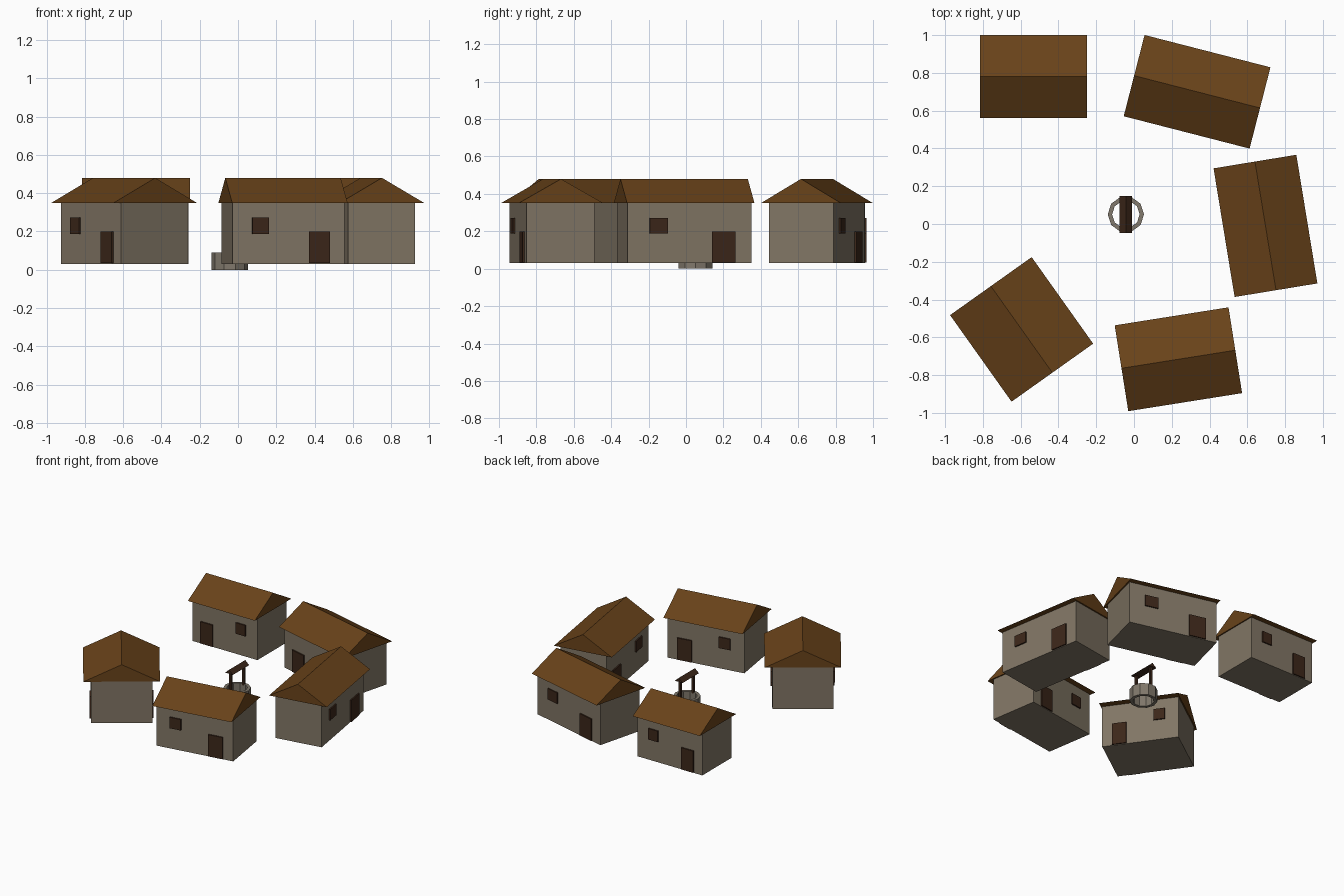
import bpy, bmesh, math
from mathutils import Matrix

if "Cube" in bpy.data.objects:
    bpy.data.objects.remove(bpy.data.objects["Cube"])


def material(name, rgb):
    m = bpy.data.materials.new(name)
    m.diffuse_color = (*rgb, 1)
    m.use_nodes = True
    m.node_tree.nodes["Principled BSDF"].inputs["Base Color"].default_value = m.diffuse_color
    return m


PLASTER = material("plaster", (0.22, 0.18, 0.13))
ROOF = material("roof_tiles", (0.14, 0.055, 0.01))
WOOD = material("dark_wood", (0.045, 0.02, 0.01))
STONE = material("stone", (0.22, 0.19, 0.15))


def finish(name, bm, mat, place):
    bmesh.ops.recalc_face_normals(bm, faces=bm.faces)
    me = bpy.data.meshes.new(name)
    bm.to_mesh(me)
    bm.free()
    me.materials.append(mat)
    ob = bpy.data.objects.new(name, me)
    ob.matrix_world = place
    bpy.context.collection.objects.link(ob)
    return ob


def box(name, x, z0, z1, width, depth, mat, place, y=0):
    bm = bmesh.new()
    bmesh.ops.create_cube(bm, size=1)
    bmesh.ops.transform(bm, verts=bm.verts, matrix=Matrix.Translation((x, y, (z0 + z1) / 2))
                        @ Matrix.Diagonal((width, depth, z1 - z0, 1)))
    return finish(name, bm, mat, place)


def gable(name, length, width, eave, ridge, mat, place):
    # triangular prism with its ridge along local x
    bm = bmesh.new()
    vs = [bm.verts.new((-length / 2, y, z)) for y, z in
          ((-width / 2, eave), (width / 2, eave), (0, ridge))]
    cap = bm.faces.new(vs)
    ext = bmesh.ops.extrude_face_region(bm, geom=[cap], use_keep_orig=True)
    moved = [g for g in ext["geom"] if isinstance(g, bmesh.types.BMVert)]
    bmesh.ops.translate(bm, verts=moved, vec=(length, 0, 0))
    return finish(name, bm, mat, place)


def at(x, y, angle=0):
    return Matrix.Translation((x, y, 0)) @ Matrix.Rotation(math.radians(angle), 4, "Z")


# Houses: centre x, y, rotation, roof length, roof width
HOUSES = [
    (-0.533, 0.780, 180.0, 0.566, 0.44),
    (0.334, 0.700, 165.6, 0.688, 0.444),
    (0.696, -0.010, 99.3, 0.690, 0.444),
    (0.235, -0.716, 9.0, 0.610, 0.46),
    (-0.595, -0.558, -54.6, 0.562, 0.53),
]
for i, (x, y, rot, rl, rw) in enumerate(HOUSES, 1):
    place = at(x, y, rot)
    wl, ww = rl * 0.97, rw * 0.8
    box(f"house_{i}_walls", 0, 0.03, 0.35, wl, ww, PLASTER, place)
    gable(f"house_{i}_roof", rl, rw, 0.35, 0.48, ROOF, place)
    # door and window panels stand proud of both long walls
    for side, s in (("front", -1), ("back", 1)):
        box(f"house_{i}_{side}_door", 0.275 * wl, 0.034, 0.20, 0.187 * wl, 0.02, WOOD, place, s * ww / 2)
        box(f"house_{i}_{side}_window", -0.25 * wl, 0.188, 0.272, 0.148 * wl, 0.02, WOOD, place, s * ww / 2)

# Well: open ten-sided stone ring
well = at(-0.043, 0.051)
bm = bmesh.new()
rings = []
for r, z in ((0.096, 0), (0.096, 0.09), (0.073, 0.09), (0.073, 0)):
    rings.append([bm.verts.new((r * math.cos(k * math.tau / 10), r * math.sin(k * math.tau / 10), z))
                  for k in range(10)])
for j in range(4):
    a, b = rings[j], rings[(j + 1) % 4]
    for k in range(10):
        n = (k + 1) % 10
        bm.faces.new((a[k], a[n], b[n], b[k]))
finish("well_ring", bm, STONE, well)

# Well posts and small gabled roof
for name, s in (("front", -1), ("back", 1)):
    box(f"well_{name}_post", 0, 0.08, 0.235, 0.018, 0.018, WOOD, well, s * 0.078)
gable("well_roof", 0.196, 0.066, 0.232, 0.262, WOOD, well @ Matrix.Rotation(math.pi / 2, 4, "Z"))
